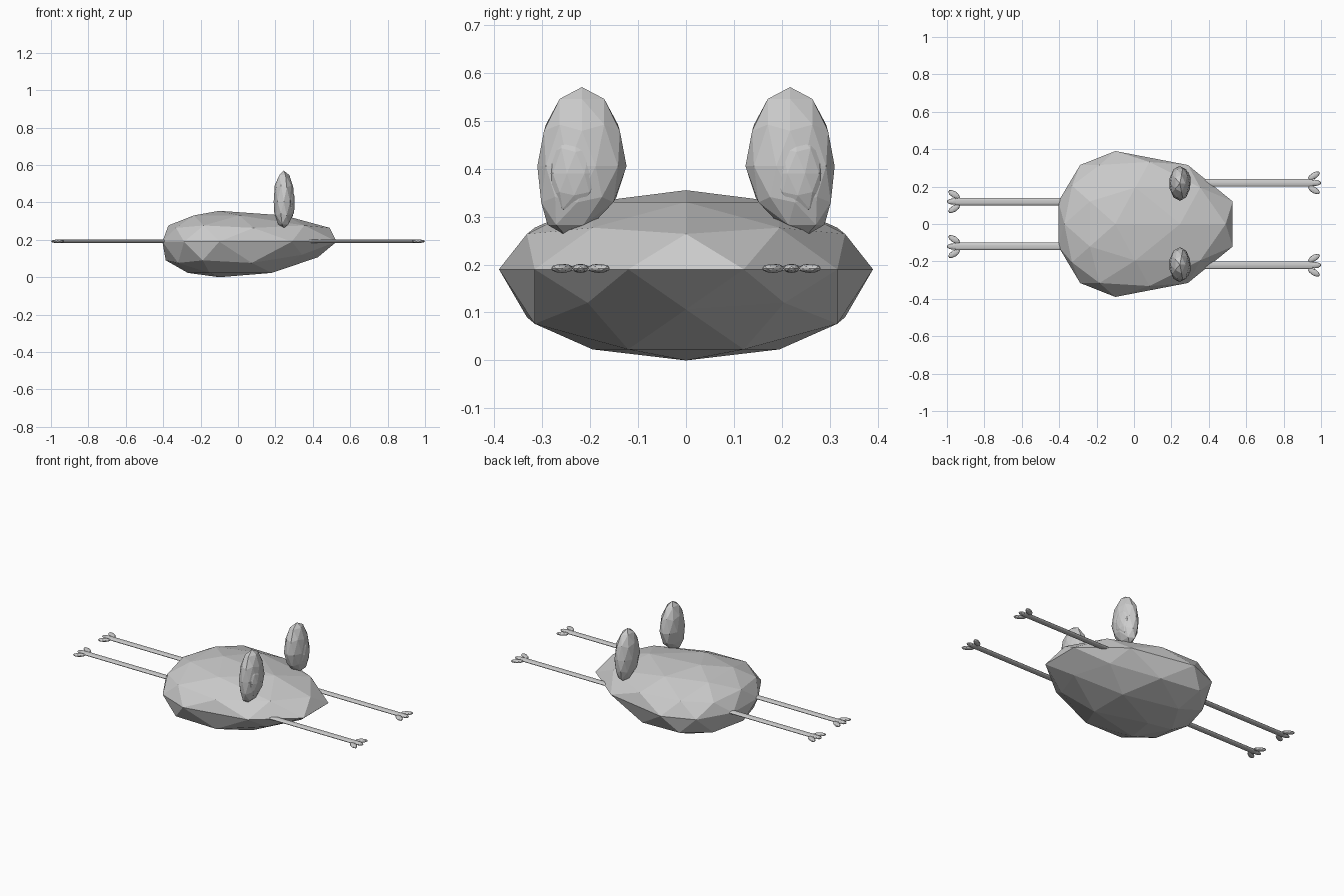
import bpy, bmesh
from math import radians
from mathutils import Matrix, Vector

if "Cube" in bpy.data.objects:
    bpy.data.objects.remove(bpy.data.objects["Cube"])


def make_object(name, bm):
    bmesh.ops.recalc_face_normals(bm, faces=bm.faces)
    mesh = bpy.data.meshes.new(name)
    bm.to_mesh(mesh)
    bm.free()
    obj = bpy.data.objects.new(name, mesh)
    bpy.context.collection.objects.link(obj)
    return obj


def faceted_ball(name, shape):
    """Low-poly icosphere whose unit vertices are remapped by shape()."""
    bm = bmesh.new()
    bmesh.ops.create_icosphere(bm, subdivisions=2, radius=1)
    for v in bm.verts:
        v.co = shape(v.co.copy())
    return make_object(name, bm)


# Body: round rump, long tapered snout, sharp seam around the middle
def body_shape(p):
    x = -0.1 + p.x * (0.32 if p.x < 0 else 0.66)
    if p.z > 0.01:
        z = 0.19 + 0.165 * p.z
    elif p.z < -0.01:
        z = 0.19 - 0.19 * abs(p.z) ** 0.8
        if p.x > 0.6:  # chin lifts toward the snout
            x -= 0.035
            z += 0.03
    else:
        z = 0.19
    return Vector((x, 0.39 * p.y, z))


faceted_ball("body", body_shape)


# Ears: upright ovals whose lower ends lean outward
def ear_shape(side, centre, size, lean):
    def shape(p):
        y = centre[1] + size[1] * p.y
        z = centre[2] + size[2] * p.z
        if p.z < 0:
            y += lean * p.z ** 2
            z -= 0.13 * size[2] * p.z
        return Vector((centre[0] + size[0] * p.x, side * y, z))
    return shape


# Legs and paws: flattened rods ending in three fanned toes
def leg(name, x0, x1, y):
    bm = bmesh.new()
    mat = (Matrix.Translation(((x0 + x1) / 2, y, 0.192))
           @ Matrix.Diagonal((1, 1, 0.42, 1))
           @ Matrix.Rotation(radians(90), 4, 'Y'))
    bmesh.ops.create_cone(bm, cap_ends=True, segments=16, radius1=0.02,
                          radius2=0.02, depth=abs(x1 - x0), matrix=mat)
    make_object(name, bm)


def paw(name, direction, y):
    bm = bmesh.new()
    for i in (-1, 0, 1):
        x = direction * (0.965 if i == 0 else 0.962)
        mat = (Matrix.Translation((x, y + 0.038 * i, 0.192))
               @ Matrix.Rotation(radians(32 * i * direction), 4, 'Z')
               @ Matrix.Diagonal((0.036, 0.017, 0.0095, 1)))
        bmesh.ops.create_icosphere(bm, subdivisions=2, radius=1, matrix=mat)
    make_object(name, bm)


for side, label in ((1, "left"), (-1, "right")):
    faceted_ball(label + "_ear",
                 ear_shape(side, (0.245, 0.217, 0.405), (0.057, 0.093, 0.165), 0.035))
    faceted_ball(label + "_inner_ear",
                 ear_shape(side, (0.268, 0.23, 0.39), (0.037, 0.059, 0.1), 0.012))
    leg(label + "_front_leg", 0.2, 0.955, side * 0.22)
    leg(label + "_hind_leg", -0.2, -0.955, side * 0.12)
    paw(label + "_front_paw", 1, side * 0.22)
    paw(label + "_hind_paw", -1, side * 0.12)
